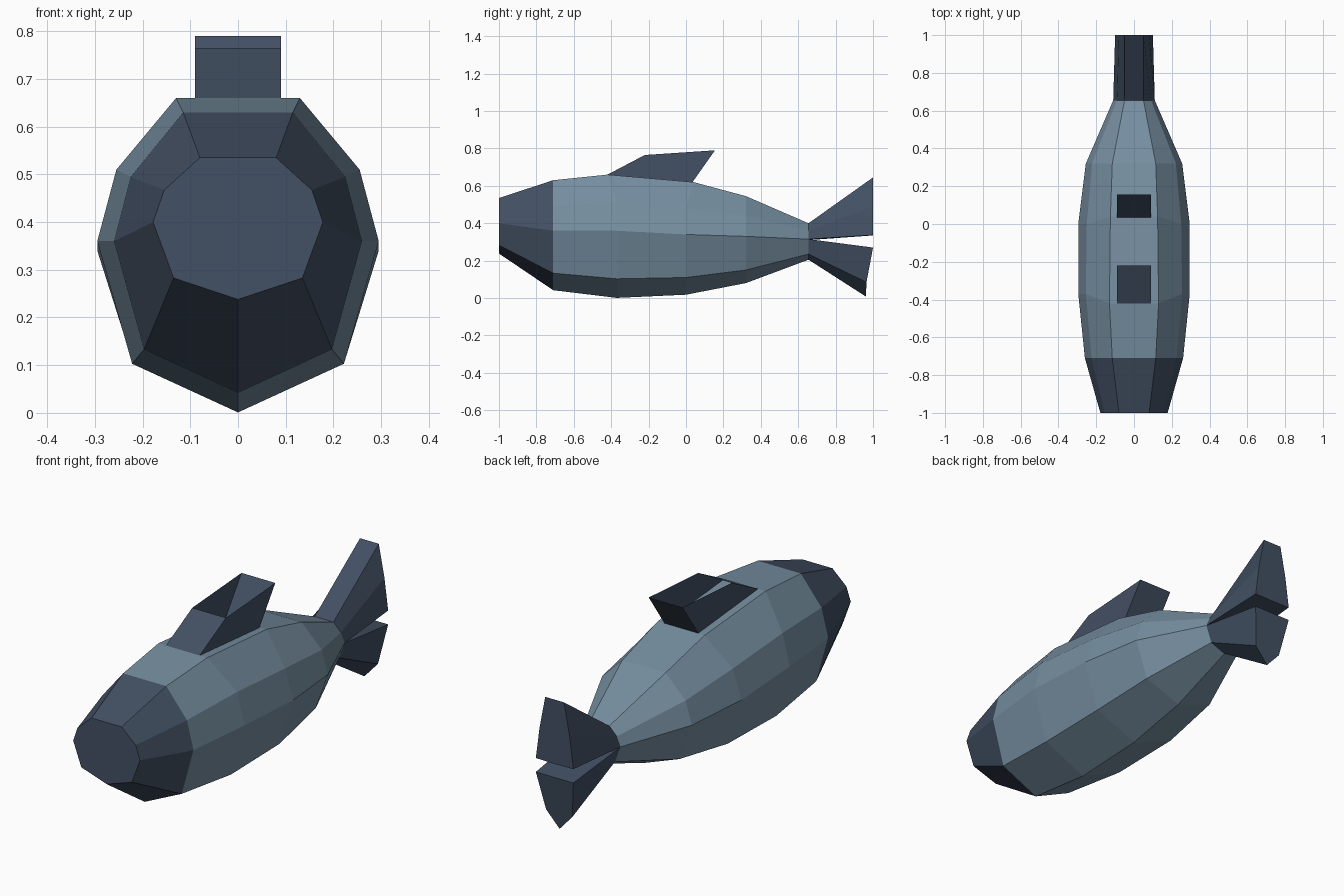
import bpy, bmesh

if "Cube" in bpy.data.objects:
    bpy.data.objects.remove(bpy.data.objects["Cube"])


def make_material(name, rgb):
    mat = bpy.data.materials.new(name)
    mat.diffuse_color = (*rgb, 1)
    mat.use_nodes = True
    mat.node_tree.nodes["Principled BSDF"].inputs["Base Color"].default_value = mat.diffuse_color
    return mat


slate = make_material("slate_blue", (.18, .27, .35))
navy = make_material("dark_blue", (.055, .08, .125))


def make_object(name, verts, faces, materials):
    mesh = bpy.data.meshes.new(name)
    mesh.from_pydata(verts, [], faces)
    for mat in materials:
        mesh.materials.append(mat)
    bm = bmesh.new()
    bm.from_mesh(mesh)
    bmesh.ops.recalc_face_normals(bm, faces=bm.faces)
    bm.to_mesh(mesh)
    bm.free()
    obj = bpy.data.objects.new(name, mesh)
    bpy.context.collection.objects.link(obj)
    return obj


def mirror_ring(half):
    """Right-hand points (x, y, z) -> closed ring; points on x = 0 are not doubled."""
    return half + [(-x, y, z) for x, y, z in reversed(half) if x > 0]


def loft(name, halves, materials):
    rings = [mirror_ring(h) for h in halves]
    n = len(rings[0])
    verts = [p for r in rings for p in r]
    faces = [(k * n + i, k * n + (i + 1) % n, (k + 1) * n + (i + 1) % n, (k + 1) * n + i)
             for k in range(len(rings) - 1) for i in range(n)]
    faces += [tuple(range(n)), tuple(range(len(verts) - n, len(verts)))]
    return make_object(name, verts, faces, materials)


# Body: keel, lower side, widest side, upper side, flat back edge
# Each row: y, y of the back edge, then (x, z) pairs from keel to back
sections = [
    (-1.00, -1.00, [(0, .238), (.135, .283), (.178, .40), (.155, .467), (.08, .535)]),
    (-.71, -.71, [(0, .042), (.197, .133), (.26, .36), (.225, .495), (.115, .63)]),
    (-.37, -.42, [(0, .001), (.222, .103), (.295, .36), (.255, .51), (.13, .66)]),
    (0.00, .04, [(0, .018), (.222, .11), (.295, .34), (.25, .48), (.125, .62)]),
    (.32, .32, [(0, .08), (.19, .15), (.255, .33), (.222, .44), (.115, .545)]),
    (.655, .655, [(0, .205), (.08, .235), (.11, .315), (.09, .36), (.05, .40)]),
]
body = loft("body", [[(x, yb if i == 4 else y, z) for i, (x, z) in enumerate(pts)]
                     for y, yb, pts in sections], [slate, navy])

# Dark nose: front cap and first band
for face in body.data.polygons:
    if face.center.y < -.75:
        face.material_index = 1

# Dorsal fin: swept hollow box, open on top
fin = [(-.42, .66), (-.22, .765), (.155, .79), (.035, .62)]
verts = [(s * .09, y, z) for s in (1, -1) for y, z in fin]
make_object("dorsal_fin", verts,
            [(0, 1, 2, 3), (4, 5, 6, 7), (0, 1, 5, 4), (2, 3, 7, 6)], [navy])

# Tail: two lobes flaring from the end of the body
loft("tail_upper_lobe", [
    [(0, .655, .31), (.11, .655, .315), (.09, .655, .36), (.05, .655, .40)],
    [(0, 1, .335), (.10, 1, .337), (.08, 1, .49), (.05, 1, .645)],
], [navy])
loft("tail_lower_lobe", [
    [(0, .655, .205), (.08, .655, .235), (.11, .655, .315)],
    [(0, .962, .008), (.07, .965, .085), (.10, 1, .27)],
], [navy])
